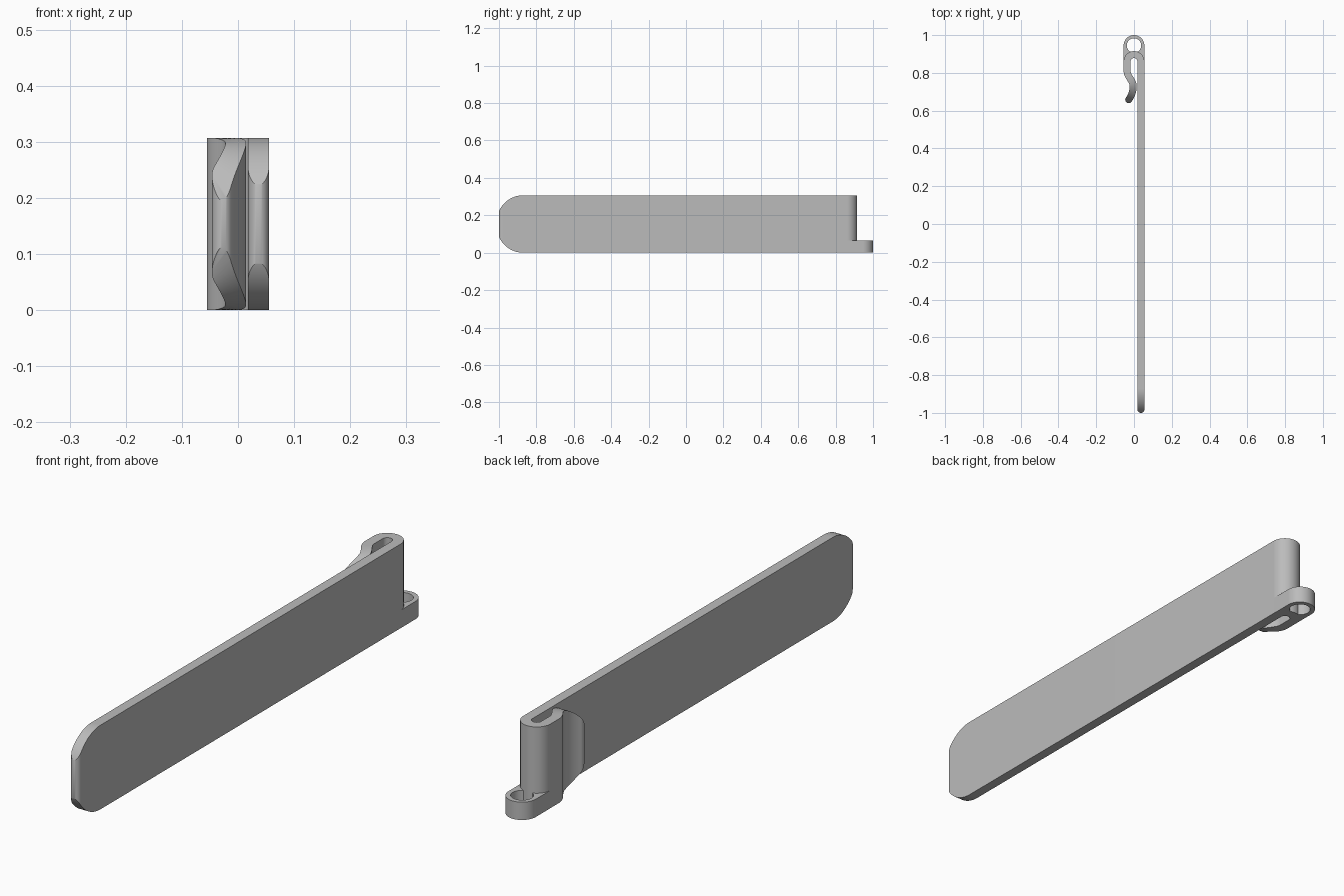
import bpy, bmesh, math
from mathutils import Vector

HEIGHT, HALF = 0.307, 0.0185      # strip height and half thickness
MID = 0.0365                      # centre line offset of both legs
BEND_Y, RING_Y, OUTER = 0.86, 0.945, 0.055

cube = bpy.data.objects.get("Cube")
if cube:
    bpy.data.objects.remove(cube, do_unlink=True)

grey = bpy.data.materials.new("plain grey")
grey.use_nodes = True
color = (0.5, 0.5, 0.5, 1)
grey.diffuse_color = color
grey.node_tree.nodes["Principled BSDF"].inputs["Base Color"].default_value = color


def finish(bm, name):
    """Turn a bmesh into a smooth shaded object with sharp edges kept."""
    bmesh.ops.remove_doubles(bm, verts=bm.verts, dist=1e-5)
    bmesh.ops.recalc_face_normals(bm, faces=bm.faces)
    mesh = bpy.data.meshes.new(name)
    bm.to_mesh(mesh)
    bm.free()
    mesh.materials.append(grey)
    obj = bpy.data.objects.new(name, mesh)
    bpy.context.collection.objects.link(obj)
    bpy.ops.object.select_all(action='DESELECT')
    obj.select_set(True)
    bpy.context.view_layer.objects.active = obj
    bpy.ops.object.shade_smooth_by_angle(angle=math.radians(30))
    return obj


def skin(bm, sections, closed):
    """Join four-cornered sections into a solid strip."""
    rows = [[bm.verts.new(p) for p in s] for s in sections]
    pairs = list(zip(rows, rows[1:]))
    if closed:
        pairs.append((rows[-1], rows[0]))
    for a, b in pairs:
        for k in range(4):
            j = (k + 1) % 4
            bm.faces.new((a[k], a[j], b[j], b[k]))
    bmesh.ops.dissolve_degenerate(bm, dist=1e-6, edges=bm.edges)


def corner_drop(y, start, radius):
    """How far the rounded corner lowers the edge at y."""
    d = max(0, start - y)
    return radius - math.sqrt(max(0, radius * radius - d * d))


# Centre line: long blade, U bend, short leg, curved tail
path = [Vector((MID, -0.9815 + 0.12 * i / 24)) for i in range(25)]
for i in range(49):
    a = math.pi * i / 48
    path.append(Vector((MID * math.cos(a), BEND_Y + MID * math.sin(a))))
for i in range(25):
    t = i / 24
    path.append(Vector((-MID + 0.0325 * (1 - math.cos(math.pi * t)) / 2, 0.81 - 0.08 * t)))
for i in range(1, 21):
    t = i / 20
    path.append(Vector((-0.004 - 0.024 * t * t, 0.73 - 0.072 * t)))

# Left and right outline points, with half-round ends
sides = []
last = len(path) - 1
for i, p in enumerate(path):
    t = (path[min(i + 1, last)] - path[max(i - 1, 0)]).normalized()
    n = Vector((-t.y, t.x)) * HALF
    cap = []
    for k in range(12):
        a = math.pi / 2 * k / 12
        tip = t * HALF * math.cos(a) * (-1 if i == 0 else 1)
        cap.append((p + tip + n * math.sin(a), p + tip - n * math.sin(a), i > last / 2))
    if i == 0:
        sides += cap
    sides.append((p + n, p - n, i > last / 2))
    if i == last:
        sides += cap[::-1]

sections = []
for left, right, is_tail in sides:
    start, radius = (0.78, 0.144) if is_tail else (-0.87, 0.142)
    dl, dr = (corner_drop(q.y, start, radius) for q in (left, right))
    sections.append([(left.x, left.y, dl), (right.x, right.y, dr),
                     (right.x, right.y, HEIGHT - dr), (left.x, left.y, HEIGHT - dl)])
bm = bmesh.new()
skin(bm, sections, False)
finish(bm, "clip_strip")

# Mounting ring: round hole, straight flanks running back to the bend
HOLE, RING_TOP, SEAT = 0.038, 0.065, 0.045
GAP = RING_Y - BEND_Y


def ring_reach(dx, dy):
    """Distance from the hole centre to the ring outline."""
    if dy >= 0:
        return OUTER
    flank = OUTER / max(abs(dx), 1e-6)
    if flank * -dy <= GAP:
        return flank
    b = -dy * GAP
    return b - math.sqrt(max(0, b * b - GAP * GAP + SEAT * SEAT))


sections = []
for i in range(128):
    a = math.tau * i / 128
    d = Vector((math.cos(a), math.sin(a)))
    o = d * ring_reach(d.x, d.y)
    h = d * HOLE
    sections.append([(h.x, RING_Y + h.y, 0), (o.x, RING_Y + o.y, 0),
                     (o.x, RING_Y + o.y, RING_TOP), (h.x, RING_Y + h.y, RING_TOP)])
bm = bmesh.new()
skin(bm, sections, True)
finish(bm, "mounting_ring")
